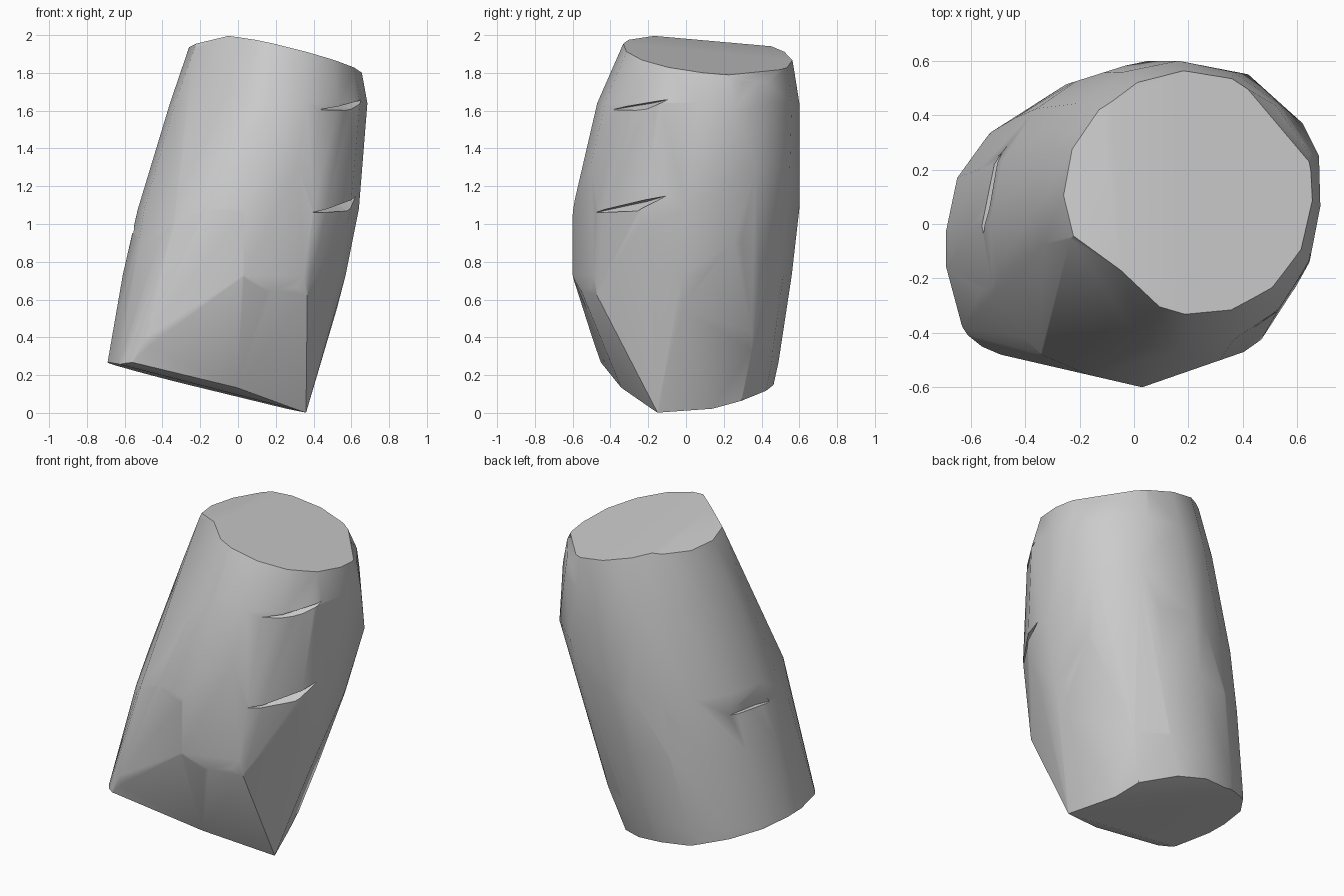
import bpy, bmesh
from math import cos, sin, tau, radians
from mathutils import Vector

cube = bpy.data.objects.get("Cube")
if cube:
    bpy.data.objects.remove(cube, do_unlink=True)

grey = bpy.data.materials.new("plain grey")
grey.use_nodes = True
grey.diffuse_color = (0.6, 0.6, 0.6, 1)
grey.node_tree.nodes["Principled BSDF"].inputs["Base Color"].default_value = grey.diffuse_color


def make_object(name, bm):
    bmesh.ops.recalc_face_normals(bm, faces=bm.faces)
    mesh = bpy.data.meshes.new(name)
    bm.to_mesh(mesh)
    bm.free()
    mesh.materials.append(grey)
    obj = bpy.data.objects.new(name, mesh)
    bpy.context.collection.objects.link(obj)
    return obj


def hull(points):
    bm = bmesh.new()
    for p in points:
        bm.verts.new(p)
    res = bmesh.ops.convex_hull(bm, input=bm.verts)
    junk = {g for g in res["geom_interior"] + res["geom_unused"]
            if isinstance(g, bmesh.types.BMVert)}
    bmesh.ops.delete(bm, geom=list(junk), context="VERTS")
    return bm


def chop(bm, point, normal):
    # slice away everything on the normal's side and cap the opening
    bmesh.ops.bisect_plane(bm, geom=bm.verts[:] + bm.edges[:] + bm.faces[:],
                           plane_co=point, plane_no=Vector(normal).normalized(),
                           clear_outer=True)
    bmesh.ops.holes_fill(bm, edges=[e for e in bm.edges if e.is_boundary])


# Leaning barrel: height, then x and y extents of each ring
levels = [(-0.05, -0.74, 0.35, -0.50, 0.42),
          (0.27, -0.69, 0.45, -0.54, 0.49),
          (0.73, -0.61, 0.57, -0.60, 0.56),
          (1.08, -0.53, 0.64, -0.60, 0.60),
          (1.64, -0.36, 0.685, -0.47, 0.60),
          (1.83, -0.29, 0.65, -0.38, 0.57),
          (2.05, -0.22, 0.61, -0.29, 0.53)]
SIDES = 16
# Corners that stand proud of the barrel
foot = (0.36, -0.15, 0)
apex = (0.03, -0.6, 0.73)
front_corner = (-0.56, -0.45, 0.265)
points = [foot, apex, front_corner, (-0.61, -0.41, 0.26), (-0.69, -0.16, 0.27),
          (-0.63, -0.38, 0.27), (-0.49, -0.48, 0.4), (-0.34, -0.48, 1.0),
          (0.03, -0.6, 1.05), (0.37, -0.47, 0.62), (0.39, -0.48, 1.06),
          (0.62, 0.37, 1.3), (0.42, 0.55, 1.3), (0.68, 0.25, 1.6)]
for z, x0, x1, y0, y1 in levels:
    for i in range(SIDES):
        a = tau * i / SIDES
        points.append(((x0 + x1) / 2 + cos(a) * (x1 - x0) / 2,
                       (y0 + y1) / 2 + sin(a) * (y1 - y0) / 2, z))
bm = hull(points)

# Flat chopped facets
chop(bm, (0, 0, 1.967), (0.24, 0.1, 1))                           # top
chop(bm, (-0.04, -0.2, 2.0), (-0.18, 0.08, 1))                    # top left edge
chop(bm, (0, 0, 0.09), (-0.254, -0.02, -1))                       # bottom
chop(bm, foot, (-0.17, -0.37, -1))                                # bottom front
chop(bm, (0.25, 0.17, 0.03), (-0.12, 0.24, -1))                   # bottom back
chop(bm, front_corner, (0.03, -0.34, -0.15))                      # lower front
chop(bm, foot, (0.076, -0.225, -0.117))                           # lower front middle
chop(bm, foot, (0.27, -0.13, -0.07))                              # lower front right
chop(bm, foot, (0.155, 0.06, -0.06))                              # lower right
chop(bm, (0.155, 0.335, 0.08), (0.59, 0.98, -0.38))               # lower back right
chop(bm, apex, (0.125, -0.36, 0))                                 # front, right half
chop(bm, apex, (-0.12, -0.52, 0))                                 # front, left half
chop(bm, (0.04, 0.605, 1), (-0.095, 0.3, 0))                      # back left
chop(bm, (-0.23, -0.04, 1.95), (-0.275, -0.32, 0.18))             # upper front
chop(bm, (-0.23, -0.04, 1.95), (-0.295, -0.18, 0.118))            # upper front left
chop(bm, (0.65, 0.22, 1.79), (0.41, 0.31, 0.35))                  # upper back right
bmesh.ops.dissolve_limit(bm, angle_limit=radians(1), verts=bm.verts, edges=bm.edges)
trunk = make_object("trunk", bm)


# Thin wedge notches: both ends, outward direction and drop of the lower lip
def notch(start, end, out, drop):
    s, e, o = Vector(start), Vector(end), Vector(out)
    mid = s.lerp(e, 0.65)
    low = Vector((0, 0, -drop))
    cutter = make_object("notch_cutter", hull(
        [s, e, mid - o * 0.04, s + o * 0.3, e + o * 0.3,
         mid + o * 0.3 + low, mid + o * 0.04 + low]))
    cutter.hide_render = True
    mod = trunk.modifiers.new("notch", "BOOLEAN")
    mod.operation, mod.solver, mod.object = "DIFFERENCE", "EXACT", cutter
    bpy.context.view_layer.objects.active = trunk
    bpy.ops.object.modifier_apply(modifier=mod.name)
    bpy.data.objects.remove(cutter, do_unlink=True)


notch((0.39, -0.48, 1.06), (0.63, -0.10, 1.15), (0.8, -0.6, 0), 0.05)
notch((0.43, -0.39, 1.605), (0.66, -0.09, 1.66), (0.8, -0.6, 0), 0.04)
notch((-0.48, 0.31, 0.96), (-0.57, -0.08, 0.95), (-0.5, 0.1, 0), -0.2)

# Smooth sides with sharp cut edges
bpy.ops.object.select_all(action="DESELECT")
trunk.select_set(True)
bpy.context.view_layer.objects.active = trunk
bpy.ops.object.shade_smooth_by_angle(angle=radians(35))
